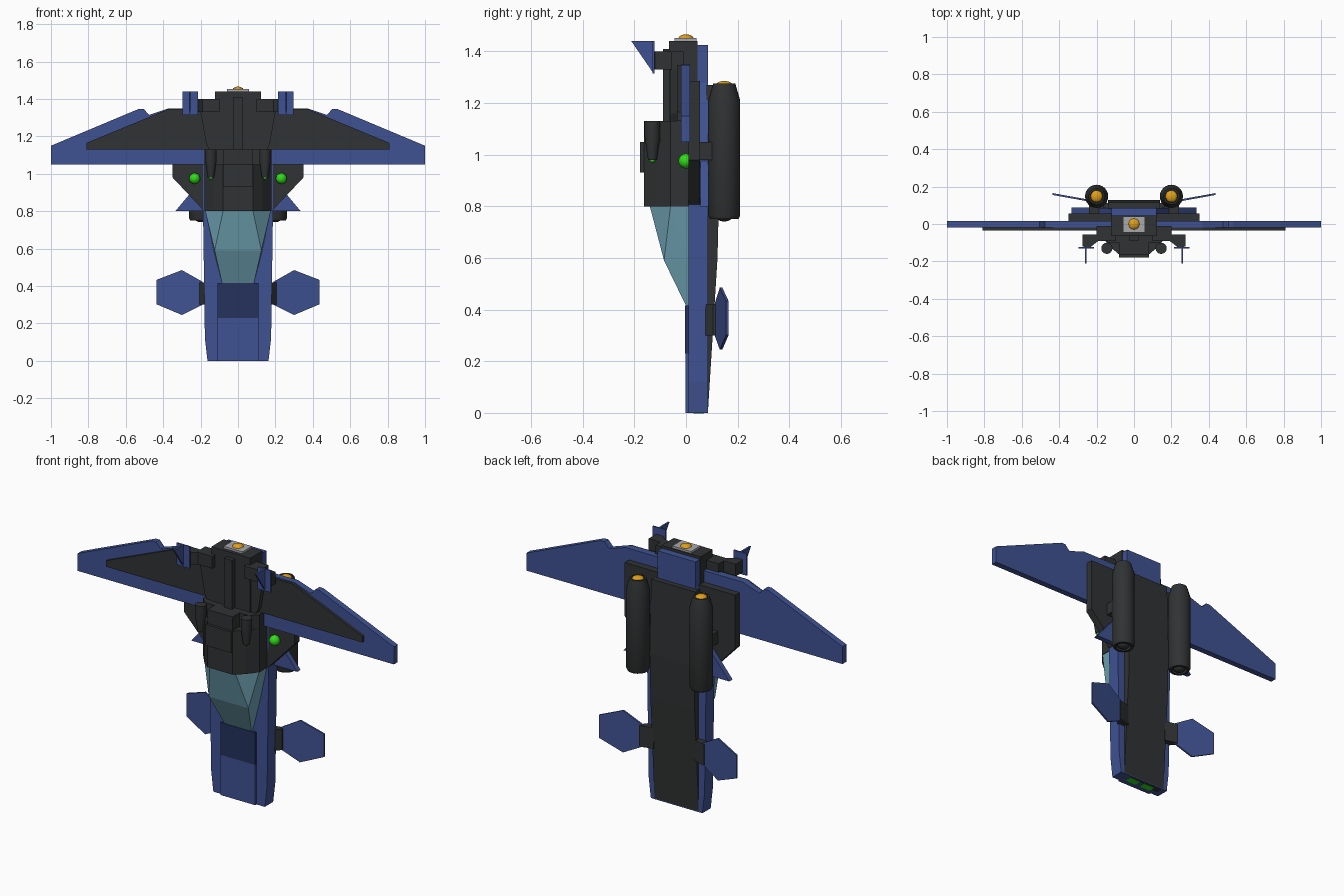
import bpy, bmesh, math
from mathutils import Vector

if "Cube" in bpy.data.objects:
    bpy.data.objects.remove(bpy.data.objects["Cube"])


def material(name, rgb):
    m = bpy.data.materials.new(name)
    m.diffuse_color = (*rgb, 1)
    m.use_nodes = True
    m.node_tree.nodes["Principled BSDF"].inputs["Base Color"].default_value = m.diffuse_color
    return m


BLUE = material("blue", (0.05, 0.085, 0.29))
NAVY = material("navy", (0.018, 0.032, 0.11))
DARK = material("charcoal", (0.03, 0.032, 0.033))
TEAL = material("glass", (0.16, 0.37, 0.46))
GREEN = material("green", (0.03, 0.72, 0.01))
AMBER = material("amber", (0.75, 0.35, 0.01))
SILVER = material("silver", (0.4, 0.4, 0.42))


def finish(name, bm, mat, mirror=False):
    bmesh.ops.recalc_face_normals(bm, faces=bm.faces)
    me = bpy.data.meshes.new(name)
    bm.to_mesh(me)
    bm.free()
    me.materials.append(mat)
    ob = bpy.data.objects.new(name, me)
    bpy.context.collection.objects.link(ob)
    if mirror:
        ob.modifiers.new("Mirror", 'MIRROR').use_mirror_merge = False
    return ob


def prism(name, pts, axis, lo, hi, mat, mirror=False, sym=False):
    """Extrude a 2D outline along an axis; sym reflects a half outline over x=0."""
    if sym:
        pts = pts + [(-a, b) for a, b in reversed(pts)]
    place = {'x': lambda a, b, t: (t, a, b),
             'y': lambda a, b, t: (a, t, b),
             'z': lambda a, b, t: (a, b, t)}[axis]
    bm = bmesh.new()
    r0 = [bm.verts.new(place(a, b, lo)) for a, b in pts]
    r1 = [bm.verts.new(place(a, b, hi)) for a, b in pts]
    bm.faces.new(r0)
    bm.faces.new(r1)
    for i in range(len(pts)):
        j = (i + 1) % len(pts)
        bm.faces.new((r0[i], r0[j], r1[j], r1[i]))
    return finish(name, bm, mat, mirror)


def box(name, x, y, z, mat, mirror=False):
    pts = [(x[0], z[0]), (x[1], z[0]), (x[1], z[1]), (x[0], z[1])]
    return prism(name, pts, 'y', y[0], y[1], mat, mirror)


def lathe(name, profile, x, y, mat, mirror=True, sides=24):
    """Revolve an (r, z) profile around a vertical axis at x, y."""
    bm = bmesh.new()
    vs = [bm.verts.new((x + r, y, z)) for r, z in profile]
    es = [bm.edges.new(p) for p in zip(vs, vs[1:])]
    bmesh.ops.spin(bm, geom=vs + es, cent=(x, y, 0), axis=(0, 0, 1),
                   angle=math.tau, steps=sides)
    bmesh.ops.remove_doubles(bm, verts=bm.verts, dist=1e-5)
    return smooth(finish(name, bm, mat, mirror))


def ball(name, loc, r, mat, mirror=False, squash=1.0):
    bm = bmesh.new()
    bmesh.ops.create_uvsphere(bm, u_segments=20, v_segments=12, radius=r)
    for v in bm.verts:
        v.co = Vector((v.co.x, v.co.y, v.co.z * squash)) + Vector(loc)
    return smooth(finish(name, bm, mat, mirror))


def smooth(ob):
    bpy.context.view_layer.objects.active = ob
    ob.select_set(True)
    bpy.ops.object.shade_smooth_by_angle(angle=math.radians(35))
    ob.select_set(False)
    return ob


# Hull: long blue slab, nose down, with a dark spine panel on the back
prism("hull", [(0.163, 0), (0.177, 0.12), (0.187, 0.8), (0.187, 1.05),
               (0.12, 1.28), (0.12, 1.425)], 'y', 0.01, 0.085, BLUE, sym=True)
prism("back_panel", [(0.08, 0.005), (0.085, 0.005), (0.122, 0.6), (0.128, 0.85),
                     (0.115, 1.27), (0.08, 1.27)], 'x', -0.14, 0.14, DARK)
box("nose_plate", (-0.11, 0.11), (-0.002, 0.02), (0, 0.23), BLUE)
box("nose_hatch", (-0.11, 0.11), (-0.003, 0.02), (0.23, 0.415), NAVY)
box("nose_tip_plate", (-0.13, 0.13), (0.02, 0.08), (0, 0.004), DARK)
box("nose_light", (0.015, 0.085), (0.03, 0.07), (-0.002, 0.003), GREEN, True)

# Canopy: faceted glass wedge
bm = bmesh.new()
for s in (1, -1):
    for x, y, z in [(0.175, 0.02, 0.8), (0.175, -0.06, 0.8), (0.08, -0.14, 0.8),
                    (0.125, -0.085, 0.59), (0.13, 0.02, 0.59),
                    (0.085, 0.0, 0.415), (0.085, 0.02, 0.415)]:
        bm.verts.new((s * x, y, z))
bmesh.ops.convex_hull(bm, input=bm.verts)
bmesh.ops.dissolve_limit(bm, angle_limit=0.01, verts=bm.verts, edges=bm.edges)
finish("canopy", bm, TEAL)

# Cockpit housing behind the canopy
prism("cockpit_housing", [(0.178, 0.02), (0.178, -0.06), (0.13, -0.12), (0.08, -0.163)],
      'z', 0.8, 1.05, DARK, sym=True)
box("housing_top", (-0.08, 0.08), (-0.163, -0.02), (1.04, 1.13), DARK)
box("housing_bump", (-0.08, 0.08), (-0.178, -0.1), (0.93, 1.05), DARK)
prism("housing_shoulder", [(0.178, 0.0), (0.178, -0.06), (0.14, -0.1)],
      'z', 1.05, 1.13, DARK, sym=True)

# Side plate behind the wings and small fins under it
prism("side_plate", [(0.18, 0.8), (0.35, 0.98), (0.35, 1.285)], 'y', 0.01, 0.055,
      DARK, sym=True)
prism("lower_fin", [(0.15, 0.8), (0.335, 0.8), (0.26, 0.89), (0.15, 1.02)],
      'y', 0.057, 0.087, BLUE, True)

# Wings with dark inlays
prism("wing", [(0.0, 1.05), (1, 1.05), (1, 1.15), (0.53, 1.347), (0.505, 1.347),
               (0.475, 1.315), (0.37, 1.35), (0.0, 1.35)], 'y', -0.02, 0.015, BLUE, True)
prism("wing_inlay", [(0.12, 1.13), (0.81, 1.13), (0.81, 1.165), (0.37, 1.347),
                     (0.12, 1.347)], 'y', -0.034, -0.018, DARK, True)

# Tail block, rib and tapered cover
box("tail_block", (-0.123, 0.123), (-0.065, 0.045), (1.05, 1.44), DARK)
prism("tail_cover", [(0.14, 1.1), (0.17, 1.16), (0.2, 1.33), (0.2, 1.4)],
      'y', -0.06, -0.01, DARK, sym=True)
box("tail_rib", (-0.025, 0.025), (-0.09, -0.06), (1.1, 1.41), DARK)
box("tail_plate", (-0.06, 0.06), (-0.045, 0.04), (1.44, 1.452), SILVER)
ball("tail_light", (0, 0, 1.448), 0.03, AMBER, squash=0.6)

# Tail arms carrying upright fins
prism("tail_arm", [(0.1, -0.055), (0.275, -0.055), (0.275, -0.12), (0.255, -0.125),
                   (0.235, -0.125), (0.19, -0.09), (0.1, -0.09)],
      'z', 1.33, 1.4, DARK, True)
box("tail_fin_base", (0.215, 0.298), (-0.13, -0.122), (1.315, 1.44), BLUE, True)
prism("tail_fin", [(-0.212, 1.44), (-0.126, 1.44), (-0.126, 1.315)], 'x',
      0.253, 0.263, BLUE, True)

# Forward guns and side lights
lathe("gun", [(0, 1.13), (0.03, 1.13), (0.03, 1.07), (0.017, 0.98), (0, 0.98)],
      0.145, -0.13, DARK, sides=16)
ball("gun_tip", (0.145, -0.13, 0.98), 0.011, GREEN, True)
ball("side_light", (0.232, 0.0, 0.975), 0.029, GREEN, True)

# Engine pods on the back
lathe("engine_pod", [(0, 0.775), (0.035, 0.775), (0.042, 0.75), (0.055, 0.75),
                     (0.062, 0.765), (0.062, 1.21), (0.043, 1.275), (0.034, 1.275),
                     (0.034, 1.262), (0, 1.262)], 0.2, 0.148, DARK)
ball("pod_light", (0.2, 0.148, 1.268), 0.032, AMBER, True, 0.55)
ball("pod_nozzle", (0.2, 0.148, 0.765), 0.034, DARK, True, 0.7)
box("pod_mount", (0.16, 0.24), (0.04, 0.11), (0.98, 1.05), DARK, True)

# Hexagonal nose fins, swept back by a shear
fin = prism("nose_fin", [(0.19, 0.3), (0.3, 0.245), (0.435, 0.302), (0.435, 0.433),
                         (0.3, 0.485), (0.19, 0.423)], 'y', -0.005, 0.005, BLUE, True)
for v in fin.data.vertices:
    v.co.y += 0.116 + 0.18 * (v.co.x - 0.19)
prism("nose_fin_mount", [(0.13, 0.075), (0.18, 0.075), (0.205, 0.105), (0.205, 0.13),
                         (0.13, 0.11)], 'z', 0.3, 0.42, DARK, True)
